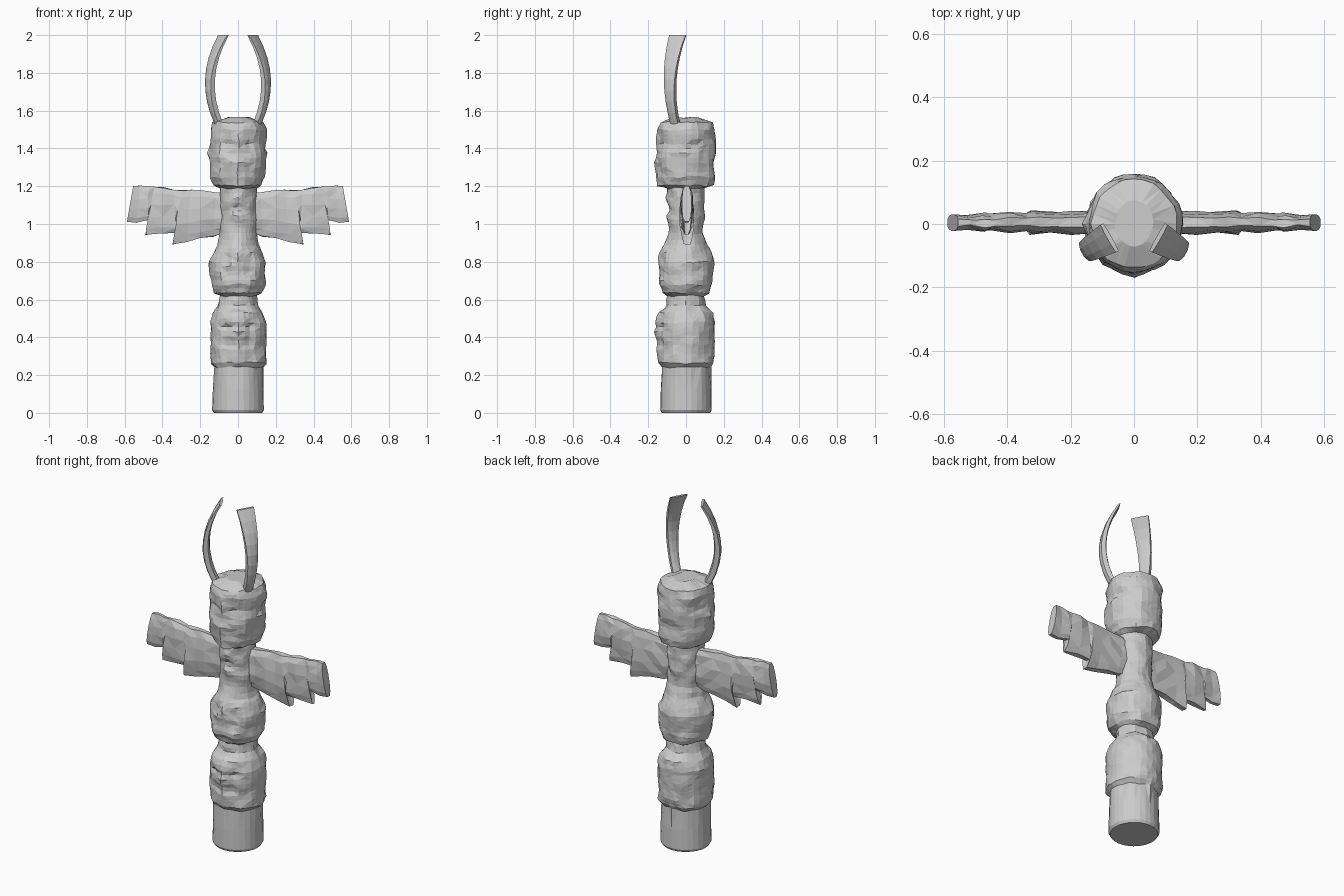
import bpy, bmesh
from math import sin, cos, pi, exp, degrees
from mathutils import Vector, noise

if "Cube" in bpy.data.objects:
    bpy.data.objects.remove(bpy.data.objects["Cube"])

SEGS = 28

# Pole silhouette: z, half width, half depth
PROFILE = [
    (0, .128, .128), (.015, .137, .136), (.24, .130, .132), (.265, .147, .148),
    (.48, .148, .156), (.53, .130, .141), (.57, .105, .104), (.62, .098, .095),
    (.635, .125, .124), (.68, .143, .143), (.80, .150, .146), (.89, .108, .112),
    (.95, .098, .094), (1.19, .098, .098), (1.205, .125, .145), (1.25, .146, .153),
    (1.50, .148, .153), (1.54, .135, .140), (1.565, .060, .068)]

# Carved marks: angle from front, z, depth, angular spread
CARVING = [
    (26, .46, -.016, 11), (0, .43, .014, 12), (15, .37, -.014, 20),     # lower face
    (0, .83, .014, 9), (24, .81, -.014, 10), (22, .74, -.014, 9),       # middle face
    (0, 1.14, .012, 12), (0, 1.09, -.010, 14), (0, 1.04, .012, 14),     # chest crest
    (25, 1.43, -.016, 18), (0, 1.32, .012, 20), (40, 1.36, .014, 14),   # upper face
    (90, 1.37, .014, 9), (110, 1.42, -.014, 10)]                        # ears


def chip(p, amount):
    """Left-right symmetric chisel marks."""
    return p + noise.noise_vector(Vector((abs(p.x), p.y, p.z)) * 16) * amount


def make(name, loops, cap_start=True, cap_end=True):
    """Skin a row of closed loops into one flat-shaded object."""
    bm = bmesh.new()
    rings = [[bm.verts.new(p) for p in loop] for loop in loops]
    n = len(rings[0])
    for a, b in zip(rings, rings[1:]):
        for i in range(n):
            j = (i + 1) % n
            bm.faces.new((a[i], a[j], b[j], b[i]))
    if cap_start:
        bm.faces.new(rings[0][::-1])
    if cap_end:
        bm.faces.new(rings[-1])
    bmesh.ops.recalc_face_normals(bm, faces=bm.faces)
    bmesh.ops.triangulate(bm, faces=[f for f in bm.faces if len(f.verts) == 4],
                          quad_method='SHORT_EDGE')
    mesh = bpy.data.meshes.new(name)
    bm.to_mesh(mesh)
    bm.free()
    bpy.context.collection.objects.link(bpy.data.objects.new(name, mesh))


def pole_ring(z, w, depth):
    ring = []
    for i in range(SEGS):
        a = 2 * pi * i / SEGS
        deg = min(degrees(a), 360 - degrees(a))
        d = sum(amp * exp(-((deg - az) / spread) ** 2 - ((z - cz) / .02) ** 2)
                for az, cz, amp, spread in CARVING)
        p = Vector(((w + d) * sin(a), -(depth + d) * cos(a), z))
        if z > .02:
            p = chip(p, .003 if z < .24 else .012)
            p.z = min(p.z, 1.567)
        ring.append(p)
    return ring


def pole_part(name, z0, z1):
    rows = []
    for a, b in zip(PROFILE, PROFILE[1:]):
        if a[0] >= z0 and b[0] <= z1:
            steps = max(1, round((b[0] - a[0]) / (.09 if b[0] < .25 else .025)))
            rows += [[u + (v - u) * k / steps for u, v in zip(a, b)] for k in range(steps)]
            last = b
    make(name, [pole_ring(*r) for r in rows + [last]], z0 == 0, z1 > 1.56)


# Stacked carved sections of the pole
pole_part("pole_base", 0, .24)
pole_part("lower_face", .24, .62)
pole_part("middle_face", .62, .89)
pole_part("winged_torso", .89, 1.19)
pole_part("upper_head", 1.19, 1.57)

# Wing ribs: top x, then x and z of the feathered lower edge
RIBS = [(.06, .06, .96), (.12, .13, .935), (.19, .20, .925), (.25, .27, .905),
        (.30, .345, .892), (.34, .325, .95), (.39, .40, .95), (.44, .49, .94),
        (.475, .47, 1.02), (.52, .53, 1.012), (.555, .588, 1.012)]


def wing(name, side):
    loops = []
    for n, (tx, bx, bz) in enumerate(RIBS):
        tz = min(1.2, 1.162 + .072 * tx)
        thick = .043 - .03 * tx - .006 * (n % 2)     # alternate ribs form feather ridges
        loop = []
        for k in range(12):
            a = 2 * pi * (k + .5) / 12
            t = .5 - .5 * cos(a) / cos(pi / 12)
            y = .004 + thick * (1 if sin(a) > 0 else -1) * abs(sin(a)) ** .6
            p = Vector((bx + (tx - bx) * t, y, bz + (tz - bz) * t))
            if tx < .55:
                p = chip(p, .011)
            p.x *= side
            loop.append(p)
        loops.append(loop)
    make(name, loops)


def horn(name, side):
    """Bowed plank that widens and thins toward its cut tip."""
    out, across = Vector((.87, -.49, 0)), Vector((.49, .87, 0))
    loops = []
    for n in range(9):
        u = n / 8
        centre = out * (.171 - .272 * (u - .45) ** 2) + Vector((0, 0, 1.53 + .47 * u))
        w, t = .023 + .027 * u ** 1.5, .021 - .014 * u * u
        loop = []
        for k in range(8):                            # rectangle with chamfered corners
            a = 2 * pi * (k + .5) / 8
            p = (centre + across * w * max(-1, min(1, 1.08 * cos(a)))
                 + out * t * max(-1, min(1, 1.08 * sin(a) + .4 * sin(2 * a) * cos(a))))
            loop.append(Vector((p.x * side, p.y, p.z)))
        loops.append(loop)
    make(name, loops)


# Mirrored wings and horns
for side, label in ((1, "right"), (-1, "left")):
    wing(label + "_wing", side)
    horn(label + "_horn", side)
